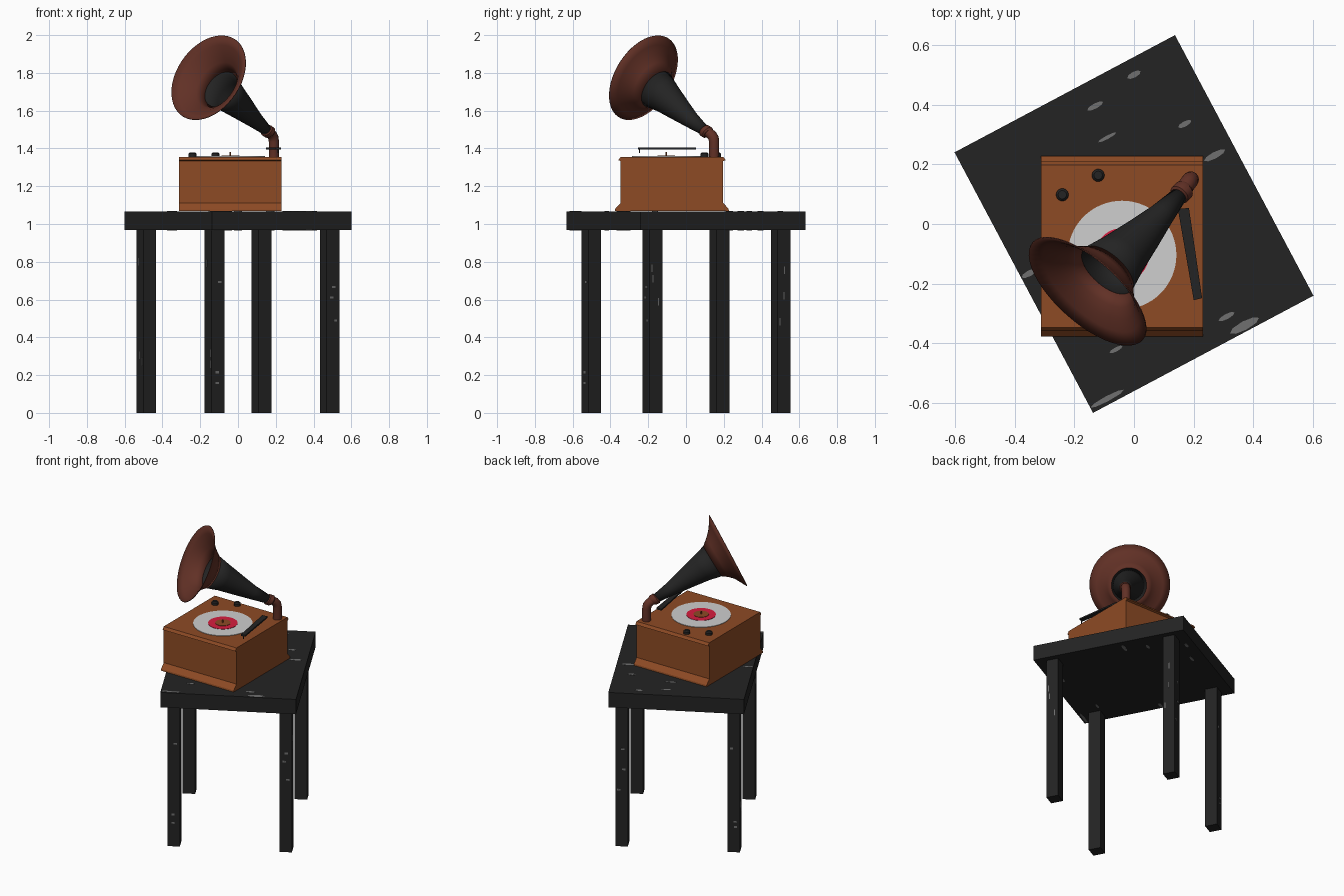
import bpy, bmesh, math, random
from mathutils import Vector, Matrix

if "Cube" in bpy.data.objects:
    bpy.data.objects.remove(bpy.data.objects["Cube"])

random.seed(4)


def material(name, rgb):
    m = bpy.data.materials.new(name)
    m.diffuse_color = (*rgb, 1)
    m.use_nodes = True
    m.node_tree.nodes["Principled BSDF"].inputs["Base Color"].default_value = m.diffuse_color
    return m


BLACK = material("black", (0.017, 0.017, 0.017))
GREY = material("worn_grey", (0.16, 0.16, 0.16))
WOOD = material("orange_wood", (0.27, 0.07, 0.018))
BROWN = material("horn_brown", (0.12, 0.03, 0.019))
WHITE = material("disc_white", (0.62, 0.62, 0.62))
RED = material("label_red", (0.68, 0.012, 0.05))


def finish(name, bm, mat, smooth=False):
    bmesh.ops.recalc_face_normals(bm, faces=bm.faces)
    me = bpy.data.meshes.new(name)
    bm.to_mesh(me)
    bm.free()
    me.materials.append(mat)
    ob = bpy.data.objects.new(name, me)
    bpy.context.collection.objects.link(ob)
    if smooth:
        bpy.ops.object.select_all(action='DESELECT')
        ob.select_set(True)
        bpy.context.view_layer.objects.active = ob
        bpy.ops.object.shade_smooth_by_angle(angle=math.radians(40))
    return ob


def box(name, loc, size, mat, rot=None):
    bm = bmesh.new()
    bmesh.ops.create_cube(bm, size=1, matrix=Matrix.Diagonal((*size, 1)))
    bm.transform((rot or Matrix()) @ Matrix.Translation(loc))
    return finish(name, bm, mat)


def cylinder(name, loc, r, h, mat, r2=None, segs=48):
    bm = bmesh.new()
    bmesh.ops.create_cone(bm, cap_ends=True, segments=segs, radius1=r,
                          radius2=r if r2 is None else r2, depth=h,
                          matrix=Matrix.Translation((loc[0], loc[1], loc[2] + h / 2)))
    return finish(name, bm, mat, True)


def prism(name, pts, direction, mat):
    """Extrude a flat outline along a vector."""
    bm = bmesh.new()
    f = bm.faces.new([bm.verts.new(p) for p in pts])
    ext = bmesh.ops.extrude_face_region(bm, geom=[f])["geom"]
    bmesh.ops.translate(bm, vec=direction,
                        verts=[v for v in ext if isinstance(v, bmesh.types.BMVert)])
    return finish(name, bm, mat)


def ring_tube(name, rings, mat, capped=False, segs=48):
    """Skin circles given as (centre, elevation of axis, radius)."""
    h = Vector((-0.665, -0.747, 0)).normalized()
    u = Vector((-h.y, h.x, 0))
    bm = bmesh.new()
    loops = []
    for c, elev, r in rings:
        e = math.radians(elev)
        n = h * math.cos(e) + Vector((0, 0, math.sin(e)))
        v = n.cross(u)
        loops.append([bm.verts.new(Vector(c) + r * (u * math.cos(a) + v * math.sin(a)))
                      for a in (2 * math.pi * i / segs for i in range(segs))])
    for a, b in zip(loops, loops[1:]):
        for i in range(segs):
            j = (i + 1) % segs
            bm.faces.new((a[i], a[j], b[j], b[i]))
    if capped:
        bm.faces.new(loops[0])
        bm.faces.new(loops[-1])
    ob = finish(name, bm, mat, True)
    if not capped:
        mod = ob.modifiers.new("wall", 'SOLIDIFY')
        mod.thickness = 0.004
        mod.offset = 0
    return ob


# Table, turned 28 degrees
TURN = Matrix.Rotation(math.radians(28), 4, 'Z')
box("table_top", (0, 0, 1.017), (0.836, 0.988, 0.1), BLACK, TURN)
for sx, side in ((-1, "left"), (1, "right")):
    for sy, end in ((-1, "front"), (1, "back")):
        x, y = sx * 0.345, sy * 0.384
        box(f"{end}_{side}_leg", (x, y, 0.485), (0.077, 0.077, 0.97), BLACK, TURN)
        # small worn marks on the outer leg faces
        for k in range(3):
            z = random.uniform(0.15, 0.85)
            box("leg_wear", (x + sx * 0.0385, y + random.uniform(-.03, .03), z),
                (0.002, 0.006, 0.04), GREY, TURN)
            box("leg_wear", (x + random.uniform(-.02, .02), y + sy * 0.0385, z - 0.1),
                (0.02, 0.002, 0.012), GREY, TURN)

# Worn streaks on the table top and underside (world position, length, width)
for x, y, l, w in ((0, 0.5, .05, .02), (-.13, .395, .06, .018), (.17, .335, .05, .018),
                   (-.09, .29, .07, .012), (.27, .23, .08, .022), (.31, -.31, .06, .018),
                   (.37, -.34, .11, .03), (-.09, -.585, .13, .018), (-.35, -.165, .06, .02),
                   (-.06, -.42, .05, .014)):
    for z in (1.067, 0.967):
        bm = bmesh.new()
        bmesh.ops.create_cone(bm, cap_ends=True, segments=8, radius1=.5, radius2=.5, depth=.002)
        bm.transform(Matrix.Translation((x, y, z)) @ TURN @ Matrix.Diagonal((l, w, 1, 1)))
        finish("table_wear", bm, GREY)

# Wooden case: moulded side profile run from left to right
case = [(-.377, 1.07), (.227, 1.07), (.225, 1.08), (.197, 1.112), (.197, 1.333), (.21, 1.338),
        (.198, 1.356), (-.346, 1.356), (-.358, 1.338), (-.346, 1.333), (-.346, 1.112),
        (-.375, 1.08)]
prism("wooden_case", [(-.312, y, z) for y, z in case], (.543, 0, 0), WOOD)

# Disc, label, spindle and knobs
DX, DY = -.04, -.104
cylinder("disc", (DX, DY, 1.354), .182, .005, WHITE, segs=64)
cylinder("label", (DX, DY, 1.357), .09, .004, RED)
cylinder("label_centre", (DX, DY, 1.359), .047, .004, WOOD)
cylinder("spindle", (DX, DY, 1.36), .004, .022, WOOD, segs=12)
for x, y in ((-.24, .098), (-.12, .163)):
    cylinder("knob", (x, y, 1.355), .021, .017, BLACK, segs=24)
    cylinder("knob_cap", (x, y, 1.372), .021, .007, BLACK, .014, segs=24)

# Playing arm with needle
prism("arm", [(.147, .05, 1.394), (.184, .054, 1.394), (.228, -.248, 1.394), (.2, -.255, 1.394)],
      (0, 0, .01), BLACK)
cylinder("needle", (.213, -.246, 1.375), .003, .02, BLACK, segs=8)

# Bent pipe, collar, horn cone and flared bell
ring_tube("horn_pipe", [((.19, .149, 1.354), 90, .027), ((.19, .149, 1.435), 90, .027),
                        ((.187, .145, 1.457), 72, .028), ((.178, .133, 1.474), 54, .028),
                        ((.163, .112, 1.487), 40, .028), ((.14, .085, 1.503), 34, .026)],
          BROWN, True)
ring_tube("horn_collar", [((.172, .12, 1.480), 40, .028), ((.167, .114, 1.484), 38, .035),
                          ((.152, .098, 1.495), 36, .035), ((.147, .092, 1.498), 36, .027)],
          BROWN, True)
ring_tube("horn_cone", [((.155, .1, 1.493), 35, .025), ((.09, .028, 1.55), 33, .042),
                        ((.03, -.035, 1.606), 32, .062), ((-.04, -.105, 1.67), 31, .085),
                        ((-.09, -.155, 1.713), 29, .106)], BLACK)
ring_tube("horn_bell", [((-.09, -.155, 1.713), 29, .106), ((-.112, -.178, 1.735), 27, .136),
                        ((-.128, -.196, 1.75), 26, .165), ((-.143, -.212, 1.763), 25, .204),
                        ((-.156, -.226, 1.775), 25, .246)], BROWN)
